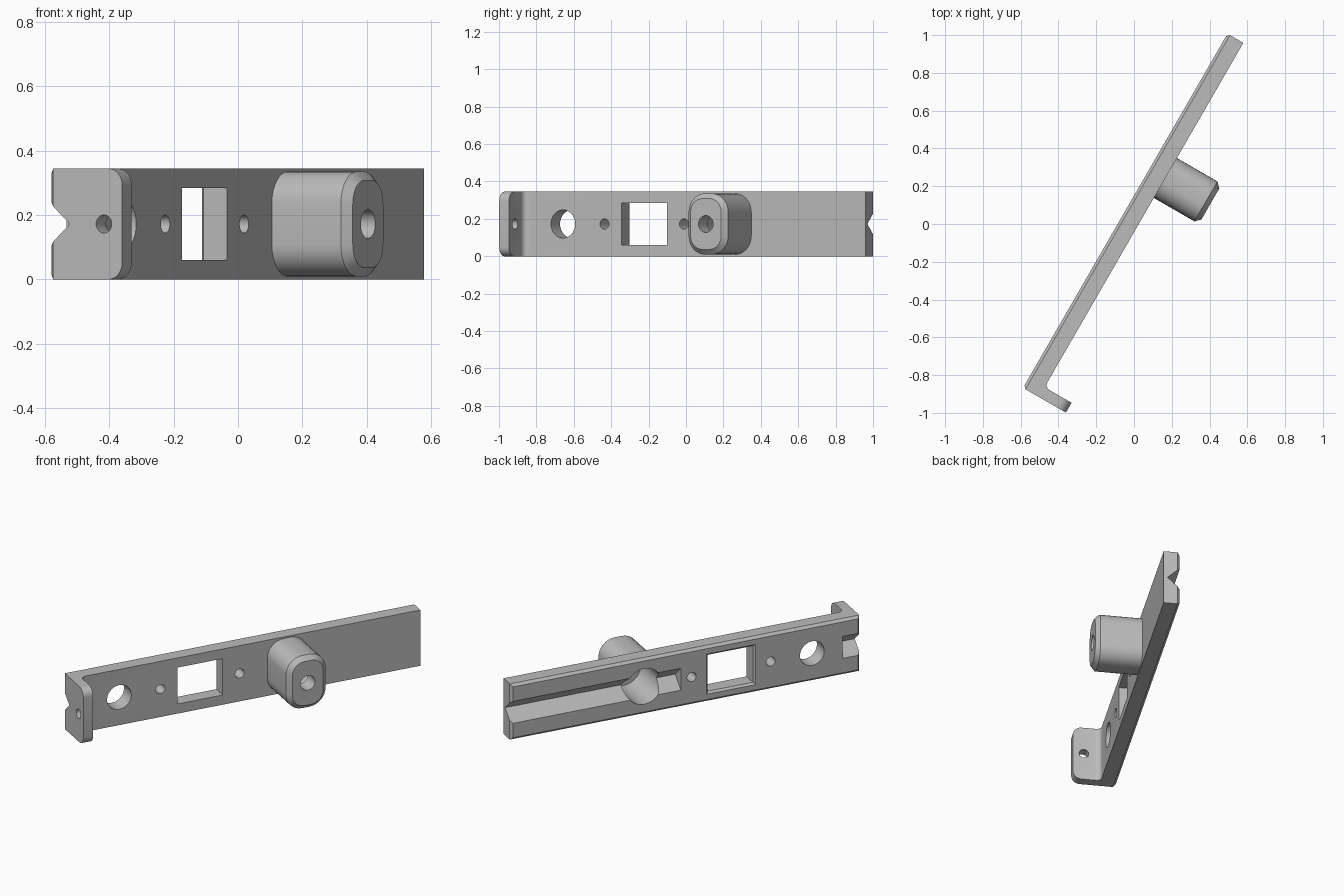
import bpy, bmesh, math
from mathutils import Matrix

cube = bpy.data.objects.get("Cube")
if cube:
    bpy.data.objects.remove(cube, do_unlink=True)

MID = 0.1725            # mid height of the bar
BACK, FRONT = 0.075, -0.022
LEFT_END, RIGHT_END = -1.045, 1.12
BOSS_X, BOSS_TIP = 0.294, -0.297

grey = bpy.data.materials.new("metal_grey")
grey.use_nodes = True
colour = (0.5, 0.5, 0.5, 1)
grey.diffuse_color = colour
grey.node_tree.nodes["Principled BSDF"].inputs["Base Color"].default_value = colour


def finish(bm, name):
    bmesh.ops.recalc_face_normals(bm, faces=bm.faces)
    mesh = bpy.data.meshes.new(name)
    bm.to_mesh(mesh)
    bm.free()
    mesh.materials.append(grey)
    obj = bpy.data.objects.new(name, mesh)
    bpy.context.collection.objects.link(obj)
    return obj


def prism(points, offset):
    bm = bmesh.new()
    face = bm.faces.new([bm.verts.new(p) for p in points])
    new = bmesh.ops.extrude_face_region(bm, geom=[face])["geom"]
    bmesh.ops.translate(bm, vec=offset, verts=[v for v in new if isinstance(v, bmesh.types.BMVert)])
    return bm


def box(x0, x1, y0, y1, z0, z1):
    return prism([(x0, y0, z0), (x1, y0, z0), (x1, y1, z0), (x0, y1, z0)], (0, 0, z1 - z0))


def bevel(bm, rule, size, segments=1):
    edges = [e for e in bm.edges if rule(*[v.co for v in e.verts])]
    bmesh.ops.bevel(bm, geom=edges, offset=size, segments=segments, profile=0.5,
                    affect='EDGES', clamp_overlap=True)


def near(a, b):
    return abs(a - b) < 1e-4


def rod(name, centre, radius, length, axis):
    bm = bmesh.new()
    turn = Matrix.Rotation(math.pi / 2, 4, 'X' if axis == 'Y' else 'Y')
    bmesh.ops.create_cone(bm, cap_ends=True, segments=48, radius1=radius, radius2=radius,
                          depth=length, matrix=Matrix.Translation(centre) @ turn)
    return finish(bm, name)


# L-shaped bar with a lip at one end
bm = prism([(LEFT_END, BACK, 0), (RIGHT_END, BACK, 0), (RIGHT_END, FRONT, 0),
            (-0.985, FRONT, 0), (-0.985, -0.187, 0), (LEFT_END, -0.187, 0)], (0, 0, 2 * MID))
bevel(bm, lambda a, b: near(a.y, -0.187) and near(b.y, -0.187) and near(a.z, b.z), 0.05, 8)
bevel(bm, lambda a, b: all(near(p.x, -0.985) and near(p.y, FRONT) for p in (a, b)), 0.03, 6)
bevel(bm, lambda a, b: near(a.y, BACK) and near(b.y, BACK), 0.015)
bracket = finish(bm, "bracket")

# Rounded boss with a chamfered tip
bm = box(BOSS_X - 0.122, BOSS_X + 0.122, BOSS_TIP, 0, MID - 0.163, MID + 0.163)
bevel(bm, lambda a, b: near(a.x, b.x) and near(a.z, b.z), 0.1, 8)
bevel(bm, lambda a, b: near(a.y, BOSS_TIP) and near(b.y, BOSS_TIP), 0.027)
boss = finish(bm, "boss")

# Round holes: counterbore, pin holes, boss socket and bore, lip hole
cutters = [
    rod("counterbore_cutter", (-0.746, -0.125, MID), 0.128, 0.2, 'Y'),
    rod("large_hole_cutter", (-0.746, 0, MID), 0.075, 0.4, 'Y'),
    rod("socket_cutter", (BOSS_X, 0, MID), 0.11, 0.4, 'Y'),
    rod("boss_bore_cutter", (BOSS_X, -0.25, MID), 0.045, 0.3, 'Y'),
    rod("lip_hole_cutter", (-1.015, -0.122, MID), 0.028, 0.2, 'X'),
]
for x in (-0.49, 0.0):
    cutters.append(rod("pin_hole_cutter", (x, 0, MID), 0.028, 0.4, 'Y'))

# Rectangular window, flared at the back
window = (-0.385, -0.105)
cutters.append(finish(box(*window, -0.2, 0.2, 0.06, 0.285), "window_cutter"))
bm = box(*window, BACK - 0.012, BACK + 0.01, 0.06, 0.285)
for v in bm.verts:
    if v.co.y > BACK:
        v.co.x += math.copysign(0.022, v.co.x - sum(window) / 2)
        v.co.z += math.copysign(0.022, v.co.z - MID)
cutters.append(finish(bm, "window_flare_cutter"))

# V grooves in the back
for x0, x1 in ((LEFT_END - 0.1, -0.935), (0.067, RIGHT_END + 0.1)):
    bm = prism([(x0, 0, MID), (x0, 0.15, MID + 0.136), (x0, 0.15, MID - 0.136)], (x1 - x0, 0, 0))
    cutters.append(finish(bm, "groove_cutter"))

# Join the boss, then cut everything
for tool, mode in [(boss, 'UNION')] + [(c, 'DIFFERENCE') for c in cutters]:
    mod = bracket.modifiers.new(tool.name, 'BOOLEAN')
    mod.operation, mod.object, mod.solver = mode, tool, 'EXACT'
    tool.hide_render = True
result = bpy.data.meshes.new_from_object(bracket.evaluated_get(bpy.context.evaluated_depsgraph_get()))
bracket.modifiers.clear()
bracket.data = result
for tool in [boss] + cutters:
    bpy.data.objects.remove(tool, do_unlink=True)
result.materials.clear()
result.materials.append(grey)

# Stand the bracket at its angle
result.transform(Matrix.Rotation(math.radians(60), 4, 'Z'))
bpy.ops.object.select_all(action='DESELECT')
bracket.select_set(True)
bpy.context.view_layer.objects.active = bracket
bpy.ops.object.shade_smooth_by_angle(angle=math.radians(30))
